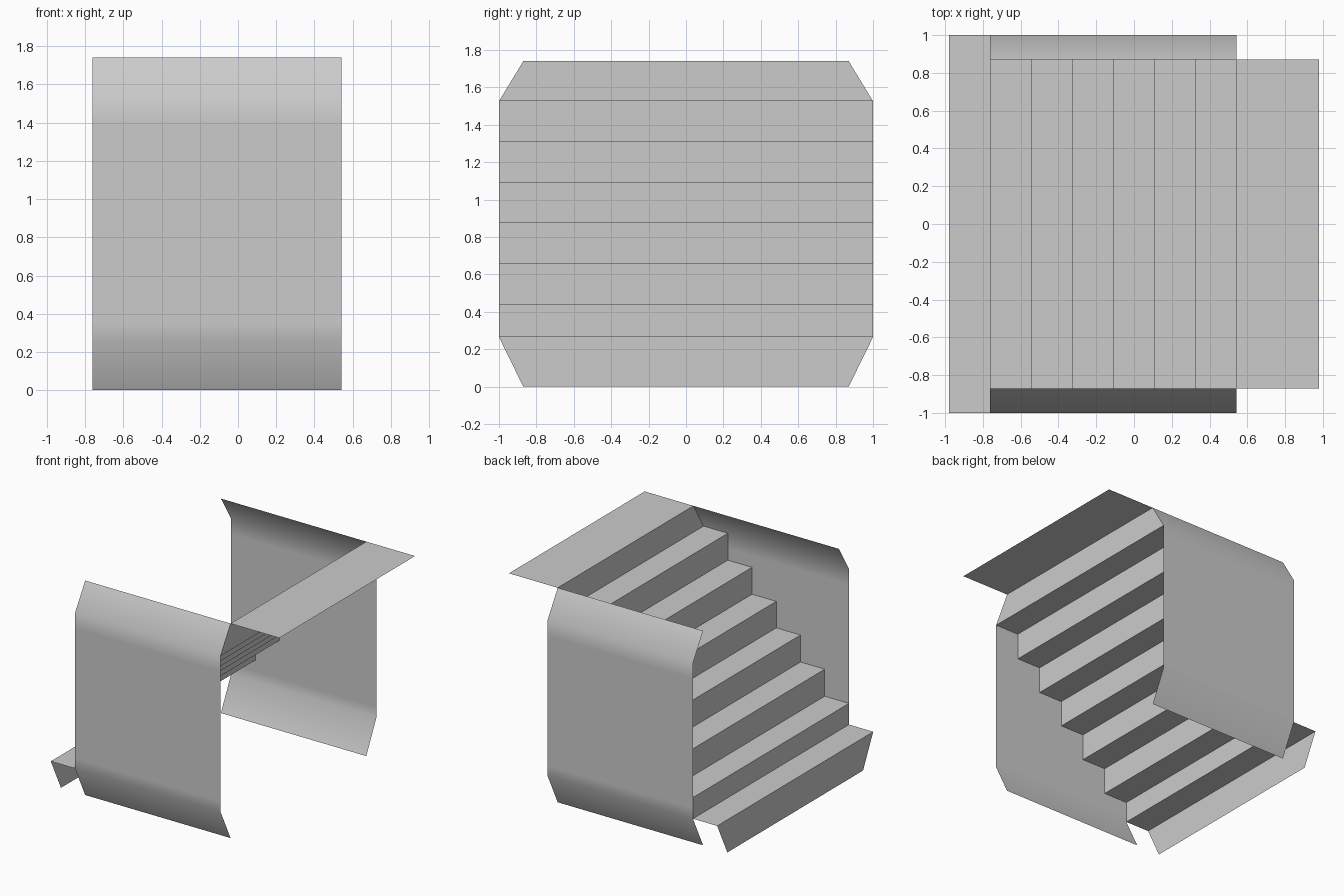
import bpy

if "Cube" in bpy.data.objects:
    bpy.data.objects.remove(bpy.data.objects["Cube"])


def ribbon(name, sections, smooth=False):
    """Sheet made by joining successive (start, end) edges with quads."""
    verts = [p for pair in sections for p in pair]
    faces = [(2 * i, 2 * i + 1, 2 * i + 3, 2 * i + 2)
             for i in range(len(sections) - 1)]
    mesh = bpy.data.meshes.new(name)
    mesh.from_pydata(verts, [], faces)
    for poly in mesh.polygons:
        poly.use_smooth = smooth
    mesh.update()
    obj = bpy.data.objects.new(name, mesh)
    bpy.context.collection.objects.link(obj)
    return obj


W, N = 1.0, 0.87          # full and narrowed half widths
X0, RUN, XEND = -0.98, 0.2175, 0.98
LEVELS = [0.265, 0.437, 0.656, 0.875, 1.09, 1.308, 1.526, 1.74]

# Stair flight: folded sheet, narrowed at the foot and at the top landing
path = [(X0, 0.0, N)]
for i, z in enumerate(LEVELS):
    last = i == len(LEVELS) - 1
    half = N if last else W
    x = X0 + i * RUN
    path.append((x, z, half))
    path.append((XEND if last else x + RUN, z, half))
ribbon("stair_flight", [((x, w, z), (x, -w, z)) for x, z, w in path])

# Side walls: thin sheets bent inwards along the top and bottom
profile = [(N, 0.0), (W, LEVELS[0]), (W, 0.35), (W, 1.40),
           (W, LEVELS[-2]), (N, LEVELS[-1])]
xa, xb = X0 + RUN, X0 + 7 * RUN
for name, s in (("front_side_wall", -1), ("back_side_wall", 1)):
    a, b = (xa, xb) if s < 0 else (xb, xa)
    ribbon(name, [((a, s * y, z), (b, s * y, z)) for y, z in profile], True)
